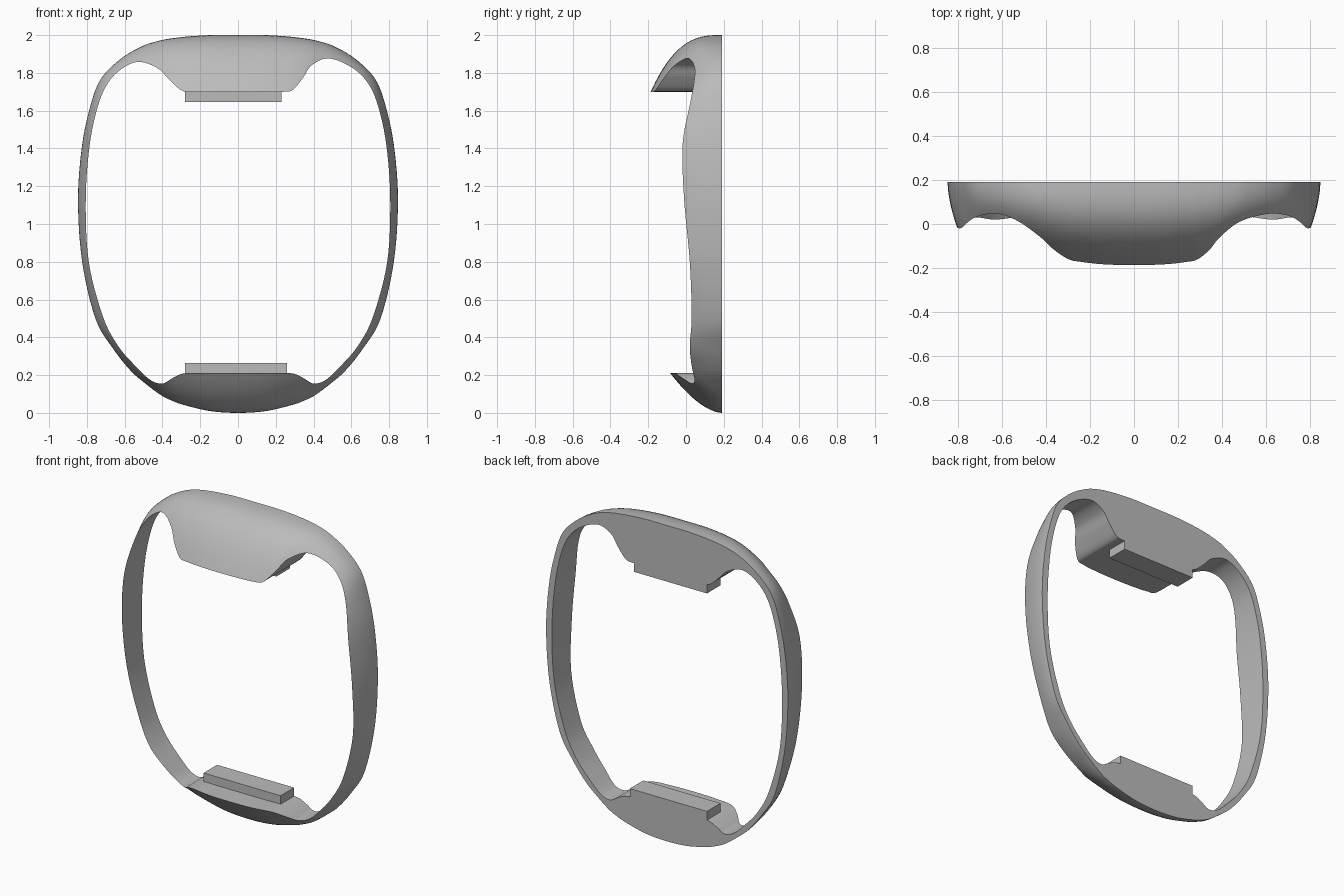
import bpy, bmesh, math
from mathutils import Vector

cube = bpy.data.objects.get("Cube")
if cube:
    bpy.data.objects.remove(cube, do_unlink=True)

BACK = 0.19      # plane of the flat rear face
SUBDIV = 6       # spline steps between stations
ROWS = 14        # rows across the domed surface

# Single plain grey material
grey = bpy.data.materials.new("plain_grey")
grey.use_nodes = True
colour = (0.5, 0.5, 0.5, 1)
grey.diffuse_color = colour
grey.node_tree.nodes["Principled BSDF"].inputs["Base Color"].default_value = colour

# Half-ring stations, top to bottom: outer x, outer z, opening x, opening z, opening front y
STATIONS = [
    (0, 2, 0, 1.7, -.187),
    (.14, 2, .14, 1.7, -.183),
    (.25, 1.994, .24, 1.7, -.172),
    (.31, 1.988, .29, 1.71, -.16),
    (.37, 1.98, .345, 1.775, -.115),
    (.43, 1.967, .39, 1.84, -.06),
    (.51, 1.94, .48, 1.877, .01),
    (.62, 1.875, .6, 1.83, .045),
    (.725, 1.77, .685, 1.75, .042),
    (.78, 1.63, .74, 1.63, .02),
    (.825, 1.42, .785, 1.42, -.018),
    (.847, 1.13, .806, 1.13, -.01),
    (.825, .8, .79, .8, .02),
    (.755, .5, .715, .51, .03),
    (.665, .345, .635, .355, .02),
    (.57, .225, .545, .25, .03),
    (.49, .155, .465, .175, .045),
    (.41, .095, .4, .155, .03),
    (.35, .065, .345, .185, -.02),
    (.29, .043, .28, .21, -.058),
    (.15, .01, .15, .21, -.078),
    (0, 0, 0, .21, -.083),
]


def mirrored(station):
    """Mirror a station; the upper notch sits a little wider and lower on this side."""
    ox, oz, ix, iz, iy = station
    bump = math.exp(-((ix - .45) / .12) ** 2) if iz > 1.6 else 0
    if iz <= 1.7:
        bump = 0
    return (-ox, oz, -ix - .045 * bump, iz - .02 * bump, iy)


def spline(points):
    """Closed Catmull-Rom spline through tuples of any length."""
    result, n = [], len(points)
    for i in range(n):
        a, b, c, d = (points[(i + k) % n] for k in (-1, 0, 1, 2))
        for step in range(SUBDIV):
            t = step / SUBDIV
            result.append([
                q + t * (r - p + t * (2 * p - 5 * q + 4 * r - s
                                      + t * (3 * (q - r) + s - p))) / 2
                for p, q, r, s in zip(a, b, c, d)])
    return result


def section(station):
    """Curved section from the rear rim over the dome, then straight back along the opening."""
    ox, oz, ix, iz, iy = station
    power = 1.7 + max(0, oz - 1.6) * 2.75
    points = []
    for row in range(ROWS + 1):
        s = row / ROWS
        t = s ** power
        points.append(Vector((ox + (ix - ox) * t,
                              BACK + (iy - BACK) * s,
                              oz + (iz - oz) * t)))
    points.append(Vector((ix, BACK, iz)))
    return points


def finish(name, bm):
    bmesh.ops.recalc_face_normals(bm, faces=bm.faces)
    mesh = bpy.data.meshes.new(name)
    bm.to_mesh(mesh)
    bm.free()
    mesh.materials.append(grey)
    obj = bpy.data.objects.new(name, mesh)
    bpy.context.collection.objects.link(obj)
    return obj


# Domed frame with its opening and flat back
bm = bmesh.new()
loop = STATIONS + [mirrored(s) for s in STATIONS[-2:0:-1]]
rings = [[bm.verts.new(p) for p in section(s)] for s in spline(loop)]
for i, ring in enumerate(rings):
    following = rings[(i + 1) % len(rings)]
    for j in range(len(ring)):
        k = (j + 1) % len(ring)
        bm.faces.new((ring[j], following[j], following[k], ring[k]))
frame = finish("frame", bm)
bpy.ops.object.select_all(action='DESELECT')
frame.select_set(True)
bpy.context.view_layer.objects.active = frame
bpy.ops.object.shade_smooth_by_angle(angle=math.radians(35))


def tab(name, x0, x1, z0, z1):
    """Rectangular tab flush with the rear face."""
    low, high = Vector((x0, .055, z0)), Vector((x1, BACK, z1))
    box = bmesh.new()
    bmesh.ops.create_cube(box, size=1)
    for v in box.verts:
        v.co = (low + high) / 2 + v.co * (high - low)
    return finish(name, box)


# Mounting tabs at the top and bottom of the opening
tab("upper_tab", -.28, .23, 1.645, 1.71)
tab("lower_tab", -.28, .26, .2, .265)
